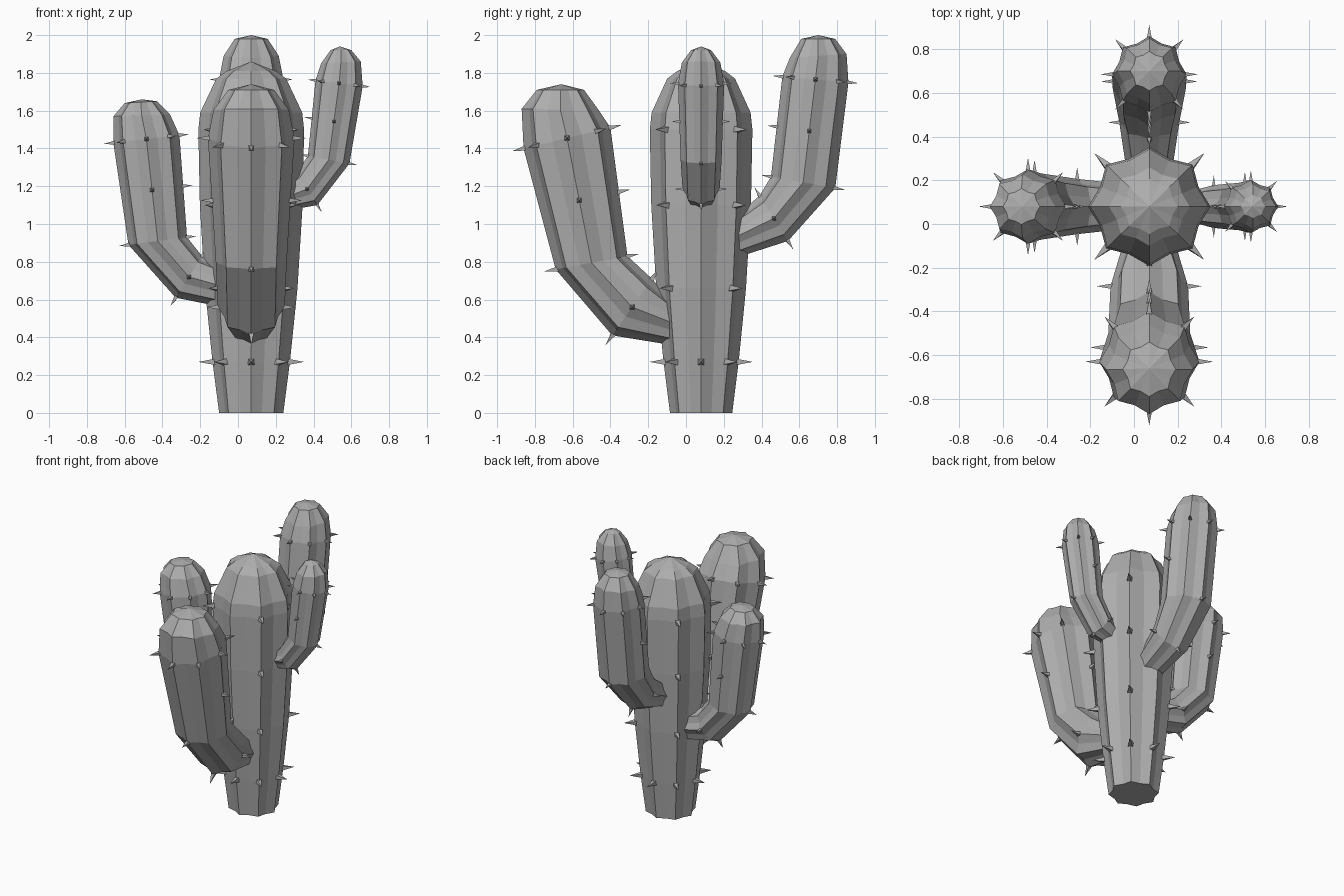
import bpy, bmesh, math
from mathutils import Vector

if "Cube" in bpy.data.objects:
    bpy.data.objects.remove(bpy.data.objects["Cube"], do_unlink=True)

RIDGES = 8
VALLEY = 0.87          # valley radius compared with ridge radius
ORIGIN = Vector((0.07, 0.08, 0))


def make_material(name, color):
    mat = bpy.data.materials.new(name)
    mat.use_nodes = True
    mat.diffuse_color = color
    mat.node_tree.nodes["Principled BSDF"].inputs["Base Color"].default_value = color
    return mat


grey = make_material("plain grey", (0.42, 0.42, 0.42, 1))


def finish(bm, name):
    bmesh.ops.recalc_face_normals(bm, faces=bm.faces)
    mesh = bpy.data.meshes.new(name)
    bm.to_mesh(mesh)
    bm.free()
    mesh.materials.append(grey)
    obj = bpy.data.objects.new(name, mesh)
    bpy.context.collection.objects.link(obj)
    return obj


class Limb:
    """Fluted limb lofted through tilted rings, in a vertical plane facing `heading`.
    Each ring is (outer distance, outer height, inner distance, inner height)."""

    def __init__(self, name, heading, rings, apex):
        angle = math.radians(heading)
        self.name = name
        self.out = Vector((math.cos(angle), math.sin(angle), 0))
        self.side = Vector((-self.out.y, self.out.x, 0))
        self.rings = [(self.place(*r[:2]), self.place(*r[2:])) for r in rings]
        self.apex = self.place(*apex)
        self.build()

    def place(self, distance, height):
        return ORIGIN + self.out * distance + Vector((0, 0, height))

    def ring_at(self, position):
        """Centre and radius vector at a fractional ring position."""
        k = min(int(position), len(self.rings) - 2)
        t = position - k
        outer = self.rings[k][0].lerp(self.rings[k + 1][0], t)
        inner = self.rings[k][1].lerp(self.rings[k + 1][1], t)
        return (outer + inner) / 2, (outer - inner) / 2

    def radial(self, u, angle):
        return u * math.cos(angle) + self.side * (u.length * 0.97 * math.sin(angle))

    def build(self):
        bm = bmesh.new()
        count = RIDGES * 2
        loops = []
        for k in range(len(self.rings)):
            centre, u = self.ring_at(k)
            loops.append([
                bm.verts.new(centre + self.radial(u, math.tau * i / count)
                             * (VALLEY if i % 2 else 1))
                for i in range(count)])
        top = bm.verts.new(self.apex)
        bm.faces.new(loops[0])
        for i in range(count):
            j = (i + 1) % count
            for low, high in zip(loops, loops[1:]):
                bm.faces.new((low[i], low[j], high[j], high[i]))
            bm.faces.new((loops[-1][i], loops[-1][j], top))
        finish(bm, self.name)

    def add_spines(self, spots, length, width):
        """Four-sided thorns at (ring position, ridge number) spots."""
        bm = bmesh.new()
        for position, ridge in spots:
            centre, u = self.ring_at(position)
            arm = self.radial(u, math.tau * ridge / RIDGES)
            normal = arm.normalized()
            across = normal.orthogonal().normalized()
            around = normal.cross(across)
            root = centre + arm - normal * 0.015
            base = [bm.verts.new(root + v * width)
                    for v in (across, around, -across, -around)]
            tip = bm.verts.new(centre + arm + normal * length)
            bm.faces.new(base)
            for i in range(4):
                bm.faces.new((base[i], base[(i + 1) % 4], tip))
        finish(bm, self.name + "_spines")


# Trunk
profile = [(0.17, 0), (0.205, 0.27), (0.245, 0.66), (0.272, 1.1),
           (0.28, 1.5), (0.27, 1.59), (0.185, 1.77), (0.13, 1.81)]
trunk = Limb("trunk", 0, [(r, z, -r, z) for r, z in profile], (0, 1.86))
spots = [(k, ridge) for k in (1, 2, 3, 4) for ridge in (1, 3, 5, 7)]
spots += [(1, ridge) for ridge in (0, 2, 4, 6)]
trunk.add_spines(spots, 0.075, 0.024)

# Arms: root, elbow, bend, shoulder, two cap rings, then the tip
arms = {
    "front_arm": (-90, [
        (.16, .36, .16, .6), (.47, .41, .26, .71), (.77, .76, .39, .83),
        (.94, 1.4, .48, 1.51), (.95, 1.61, .54, 1.6), (.87, 1.71, .62, 1.71)], (.74, 1.74)),
    "right_arm": (180, [
        (.15, .56, .15, .78), (.4, .61, .26, .83), (.65, .89, .34, .93),
        (.73, 1.43, .38, 1.47), (.73, 1.57, .43, 1.58), (.67, 1.64, .5, 1.65)], (.58, 1.66)),
    "left_arm": (0, [
        (.18, 1.07, .18, 1.21), (.35, 1.1, .24, 1.27), (.52, 1.32, .3, 1.36),
        (.59, 1.73, .34, 1.76), (.58, 1.86, .37, 1.85), (.53, 1.92, .42, 1.92)], (.47, 1.94)),
    "back_arm": (90, [
        (.18, .82, .18, 1.04), (.46, .91, .31, 1.15), (.71, 1.19, .37, 1.25),
        (.78, 1.75, .43, 1.78), (.77, 1.9, .47, 1.88), (.71, 1.98, .53, 1.98)], (.62, 2)),
}
arm_spots = [(3, ridge) for ridge in range(RIDGES)]
arm_spots += [(k, ridge) for k in (1, 2) for ridge in (0, 4)]
arm_spots += [(k, ridge) for k in (1, 2.5) for ridge in (2, 6)]
arm_spots += [(2.5, 4)]
for name, (heading, rings, apex) in arms.items():
    limb = Limb(name, heading, rings, apex)
    size = limb.ring_at(3)[1].length
    limb.add_spines(arm_spots, 0.02 + size * 0.18, 0.008 + size * 0.05)
